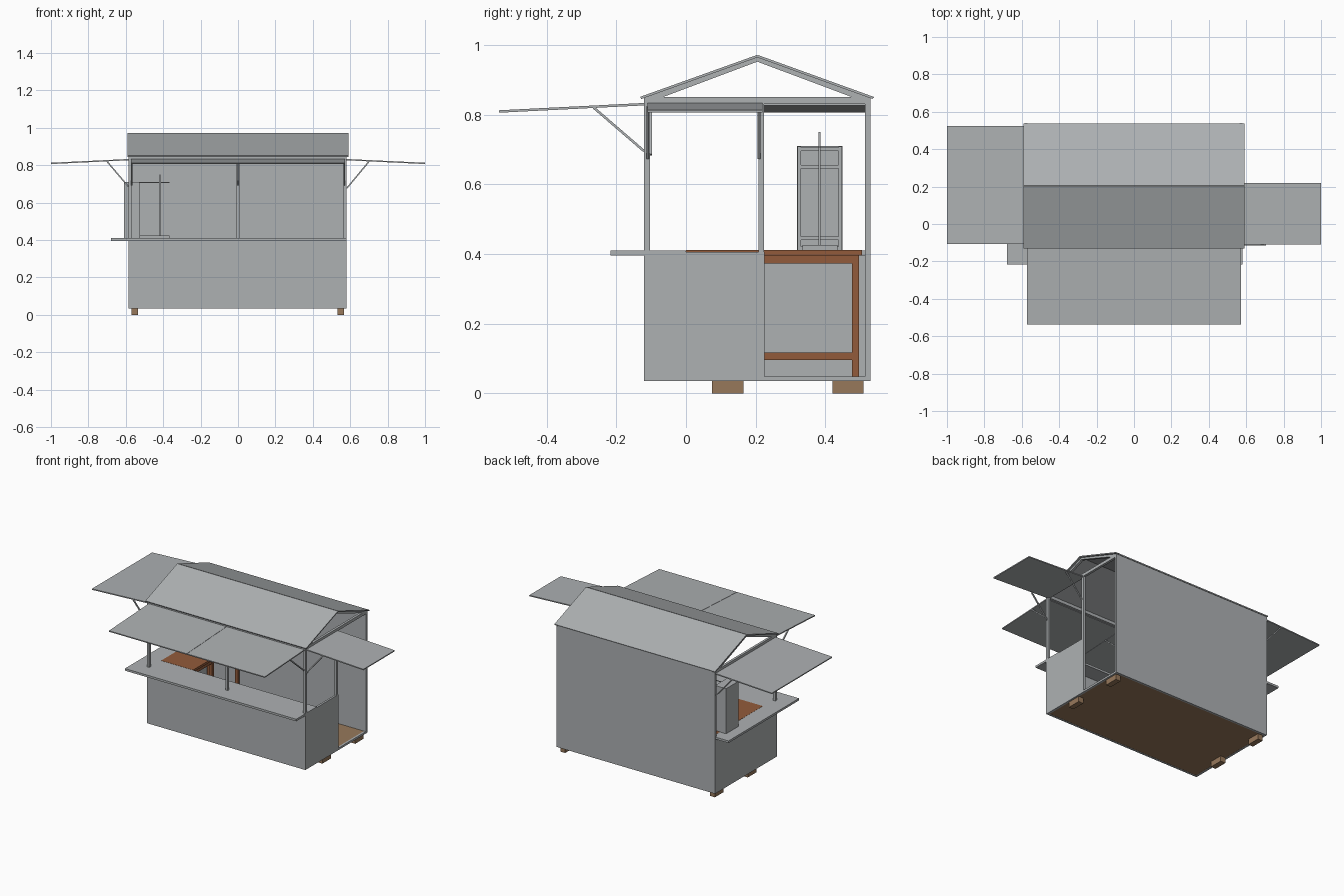
import bpy, bmesh, math
from mathutils import Vector

if "Cube" in bpy.data.objects:
    bpy.data.objects.remove(bpy.data.objects["Cube"])


def material(name, rgb):
    m = bpy.data.materials.new(name)
    m.diffuse_color = (*rgb, 1)
    m.use_nodes = True
    m.node_tree.nodes["Principled BSDF"].inputs["Base Color"].default_value = m.diffuse_color
    return m


GREY = material("grey_panel", (0.42, 0.44, 0.45))
BROWN = material("brown_wood", (0.29, 0.105, 0.043))
TAN = material("tan_wood", (0.31, 0.19, 0.105))


def finish(name, bm, mat):
    bmesh.ops.recalc_face_normals(bm, faces=bm.faces)
    me = bpy.data.meshes.new(name)
    bm.to_mesh(me)
    bm.free()
    me.materials.append(mat)
    ob = bpy.data.objects.new(name, me)
    bpy.context.collection.objects.link(ob)
    return ob


def box(name, x, y, z, mat=GREY):
    bm = bmesh.new()
    bmesh.ops.create_cube(bm, size=1)
    for v in bm.verts:
        v.co = Vector([(a + b) / 2 + c * (b - a) for (a, b), c in zip((x, y, z), v.co)])
    return finish(name, bm, mat)


def prism(name, profile, axis, lo, hi, mat=GREY):
    """Extrude a 2D profile along x (profile = y,z) or y (profile = x,z)."""
    bm = bmesh.new()
    put = (lambda a, b, t: (t, a, b)) if axis == "x" else (lambda a, b, t: (a, t, b))
    face = bm.faces.new([bm.verts.new(put(a, b, lo)) for a, b in profile])
    ext = bmesh.ops.extrude_face_region(bm, geom=[face])
    verts = [g for g in ext["geom"] if isinstance(g, bmesh.types.BMVert)]
    bmesh.ops.translate(bm, verts=verts, vec=put(0, 0, hi - lo))
    return finish(name, bm, mat)


def strip(name, p, q, t, axis, lo, hi, mat=GREY):
    """Flat bar from p to q with thickness t, extruded along an axis."""
    d = Vector((q[0] - p[0], q[1] - p[1])).normalized() * t / 2
    n = (-d.y, d.x)
    pts = [(p[0] + n[0], p[1] + n[1]), (q[0] + n[0], q[1] + n[1]),
           (q[0] - n[0], q[1] - n[1]), (p[0] - n[0], p[1] - n[1])]
    return prism(name, pts, axis, lo, hi, mat)


L, R, F, B = -0.585, 0.58, -0.12, 0.53
T = 0.014

# floor and feet
box("floor", (L + .004, R - .004), (F + .004, B - .004), (0.036, 0.047), TAN)
for i, x in enumerate((-0.57, 0.532)):
    for j, y in enumerate((0.075, 0.42)):
        box(f"foot_{i}_{j}", (x, x + .036), (y, y + .09), (0, 0.036), TAN)

# walls
box("front_wall", (L, R), (F, F + T), (0.035, 0.397))
box("back_wall", (L, R), (B - T, B), (0.035, 0.85))
box("left_wall", (L, L + T), (F, B), (0.035, 0.397))
box("right_wall", (R - T, R), (F, 0.225), (0.035, 0.405))
box("door_sill", (R - T, R), (0.225, B), (0.035, 0.048))

# posts
for name, x, y in (("front_left", L, F), ("front_middle", -0.008, F), ("front_right", R - .016, F),
                   ("door", R - .016, 0.208), ("back_right", R - .016, B - .016)):
    box(name + "_post", (x, x + .016), (y, y + .016), (0.047, 0.835))

# top frame
box("front_top_beam", (L, R), (F, F + .016), (0.83, 0.85))
for name, x in (("left", L), ("right", R - .016)):
    box(name + "_top_beam", (x, x + .016), (F, B), (0.83, 0.85))

# roof slabs and gable rafters
RIDGE = (0.205, 0.968)
for name, y in (("front", -0.13), ("back", 0.537)):
    strip(name + "_roof", (y, 0.848), RIDGE, 0.007, "x", -0.59, 0.592)
    for side, x in (("left", L), ("right", R - .016)):
        yi = -0.07 if name == "front" else 0.48
        prism(f"{name}_{side}_rafter", [(y + .004, 0.848), RIDGE, (0.205, 0.952), (yi, 0.849)],
              "x", x, x + .016)

# counters
box("front_counter", (-0.68, R), (-0.217, 0.0), (0.396, 0.41))
box("left_counter", (-0.68, -0.565), (0.0, 0.525), (0.396, 0.41))

# awnings
strip("front_left_awning", (F, 0.83), (-0.537, 0.809), 0.007, "x", -0.573, -0.001)
strip("front_right_awning", (F, 0.83), (-0.537, 0.809), 0.007, "x", 0.001, 0.573)
strip("right_awning", (R, 0.83), (0.999, 0.81), 0.007, "y", -0.11, 0.22)
strip("left_awning", (L, 0.83), (-0.999, 0.81), 0.007, "y", -0.108, 0.525)

# awning braces
for i, x in enumerate((-0.572, -0.004, 0.564)):
    strip(f"front_brace_{i}", (F, 0.695), (-0.265, 0.82), 0.007, "x", x, x + .008)
for i, y in enumerate((-0.114, 0.206)):
    strip(f"right_brace_{i}", (R, 0.675), (0.702, 0.822), 0.007, "y", y, y + .008)
for i, y in enumerate((-0.106, 0.515)):
    strip(f"left_brace_{i}", (L, 0.685), (-0.702, 0.822), 0.007, "y", y, y + .008)

# wooden table along the left side
TX, TY = (-0.565, -0.33), (0.0, 0.505)
box("table_top", TX, TY, (0.396, 0.411), BROWN)
for i, x in enumerate((-0.56, -0.355)):
    for j, y in enumerate((0.01, 0.205, 0.476)):
        box(f"table_leg_{i}_{j}", (x, x + .02), (y, y + .02), (0.047, 0.397), BROWN)
    for j, (z0, z1) in enumerate(((0.372, 0.396), (0.096, 0.117))):
        box(f"table_rail_{i}_{j}", (x + .003, x + .017), (0.02, 0.49), (z0, z1), BROWN)
for j, y in enumerate((0.013, 0.479)):
    box(f"table_end_rail_{j}", (-0.55, -0.345), (y, y + .014), (0.372, 0.396), BROWN)

# dispenser on the table, with raised front frame, tray, top rail and pole
box("dispenser_body", (-0.61, -0.53), (0.318, 0.45), (0.41, 0.71))
for i, y in enumerate((0.32, 0.438)):
    box(f"dispenser_stile_{i}", (-0.53, -0.524), (y, y + .01), (0.412, 0.708))
for i, z in enumerate((0.412, 0.44, 0.645, 0.695)):
    box(f"dispenser_rail_{i}", (-0.53, -0.524), (0.33, 0.438), (z, z + .01))
box("dispenser_tray", (-0.524, -0.365), (0.335, 0.435), (0.411, 0.425))
box("dispenser_arm", (-0.53, -0.365), (0.381, 0.386), (0.706, 0.71))
box("dispenser_pole", (-0.419, -0.415), (0.381, 0.386), (0.42, 0.75))
